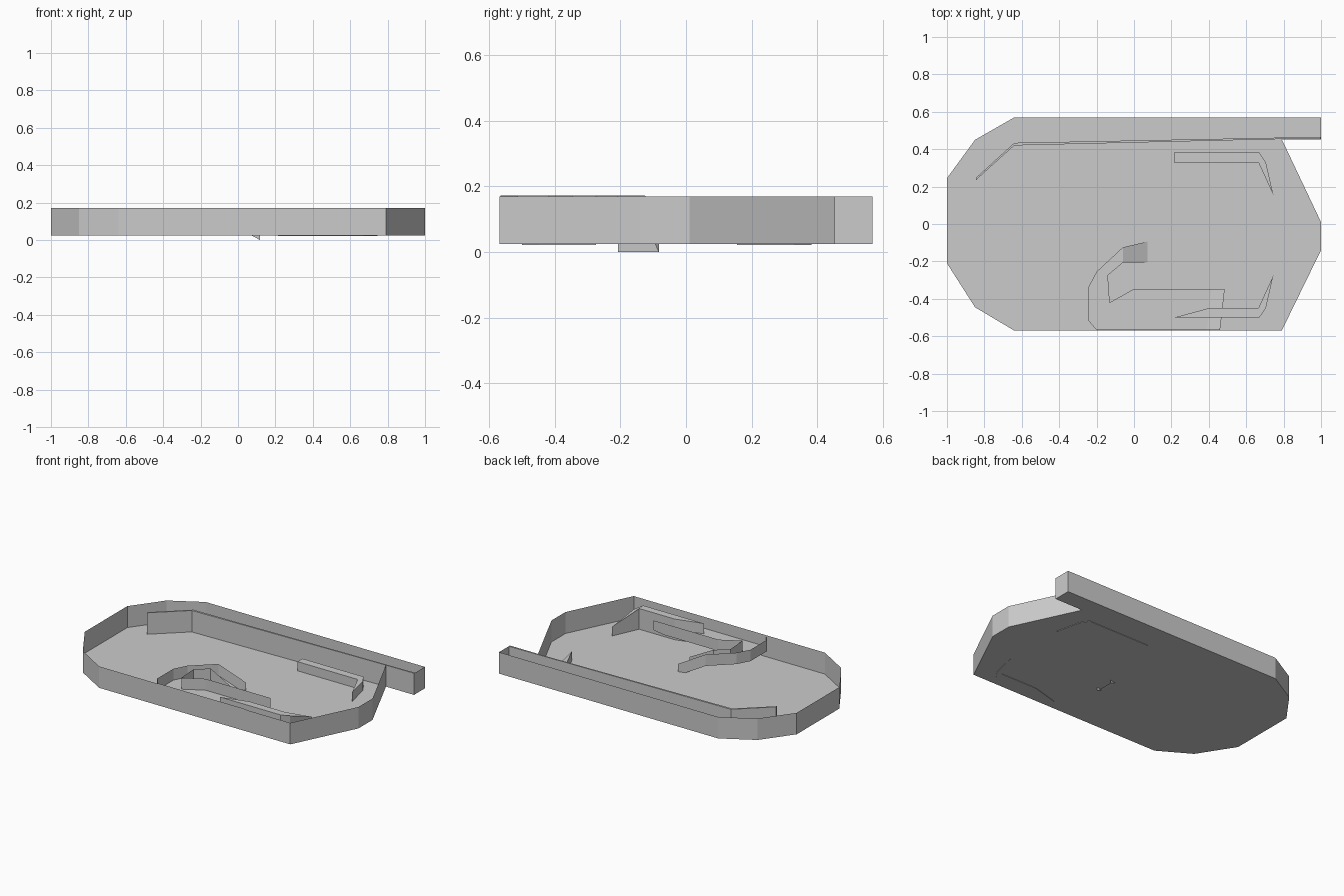
import bpy

if "Cube" in bpy.data.objects:
    bpy.data.objects.remove(bpy.data.objects["Cube"])

FLOOR, TOP = 0.025, 0.17


def make(name, verts, faces):
    mesh = bpy.data.meshes.new(name)
    mesh.from_pydata(verts, [], faces)
    mesh.update()
    obj = bpy.data.objects.new(name, mesh)
    bpy.context.collection.objects.link(obj)
    return obj


def sheet(name, path, height, closed=False, floor=False):
    """Thin upright wall along a 3D path, optionally with a floor."""
    n = len(path)
    verts = list(path) + [(x, y, z + height) for x, y, z in path]
    faces = [(i, (i + 1) % n, n + (i + 1) % n, n + i)
             for i in range(n if closed else n - 1)]
    if floor:
        faces.append(tuple(range(n)))
    return make(name, verts, faces)


def prism(name, outline, bottom, tops):
    """Solid from a counter-clockwise outline with a top height per corner."""
    n = len(outline)
    verts = [(x, y, bottom) for x, y in outline]
    verts += [(x, y, t) for (x, y), t in zip(outline, tops)]
    faces = [(i, (i + 1) % n, n + (i + 1) % n, n + i) for i in range(n)]
    faces += [tuple(reversed(range(n))), tuple(range(n, 2 * n))]
    return make(name, verts, faces)


# Open tray with the launch lane along its back edge
outline = [(-1, -0.21), (-0.85, -0.445), (-0.64, -0.57), (0.79, -0.57),
           (1, -0.14), (1, 0.01), (0.79, 0.453), (1, 0.453), (1, 0.57),
           (-0.64, 0.57), (-0.85, 0.45), (-1, 0.245)]
sheet("tray", [(x, y, FLOOR) for x, y in outline], TOP - FLOOR,
      closed=True, floor=True)

# Thin divider between lane and playing area
divider = [(-0.845, 0.235), (-0.64, 0.42), (0.79, 0.454), (0.998, 0.455),
           (0.998, 0.466), (-0.64, 0.434), (-0.845, 0.247)]
prism("lane_divider", divider, FLOOR, [TOP] * len(divider))

# Low guide at the back
guide = [(0.215, 0.33), (0.665, 0.33), (0.745, 0.155), (0.705, 0.33),
         (0.67, 0.383), (0.215, 0.383)]
prism("back_guide", guide, 0.022, [0.087] * len(guide))

# Tall front guide, running under the track and dropping to a low tip
guide = [(0.215, -0.5), (0.67, -0.5), (0.705, -0.45), (0.745, -0.275),
         (0.665, -0.45), (0.4, -0.45)]
prism("front_guide", guide, 0.022, [0.165, 0.165, 0.15, 0.087, 0.165, 0.165])

# Raised track: two side walls and a floor that dips through the tray
DECK, SIDE = 0.095, 0.077
outer = [(0.118, -0.083, 0), (-0.06, -0.125, DECK), (-0.2, -0.255, DECK),
         (-0.245, -0.34, DECK), (-0.245, -0.515, DECK), (-0.2, -0.567, DECK),
         (0.39, -0.567, DECK), (0.46, -0.567, DECK + 0.012)]
inner = [(0.118, -0.207, 0), (-0.06, -0.207, DECK), (-0.14, -0.275, DECK),
         (-0.13, -0.42, DECK), (0, -0.347, DECK), (0.415, -0.347, DECK),
         (0.485, -0.347, DECK + 0.012)]
for name, path in (("track_outer_wall", outer), ("track_inner_wall", inner)):
    rise = sheet(name, path, SIDE)
    # keep the rim level at the raised entry
    rise.data.vertices[-1].co.z = DECK + SIDE

a, b = len(outer), len(outer) + len(inner)
deck = tuple(range(1, a - 1)) + tuple(range(b - 2, a, -1))
make("track_floor", outer + inner,
     [deck, (0, 1, a + 1, a), (a - 2, a - 1, b - 1, b - 2)])
